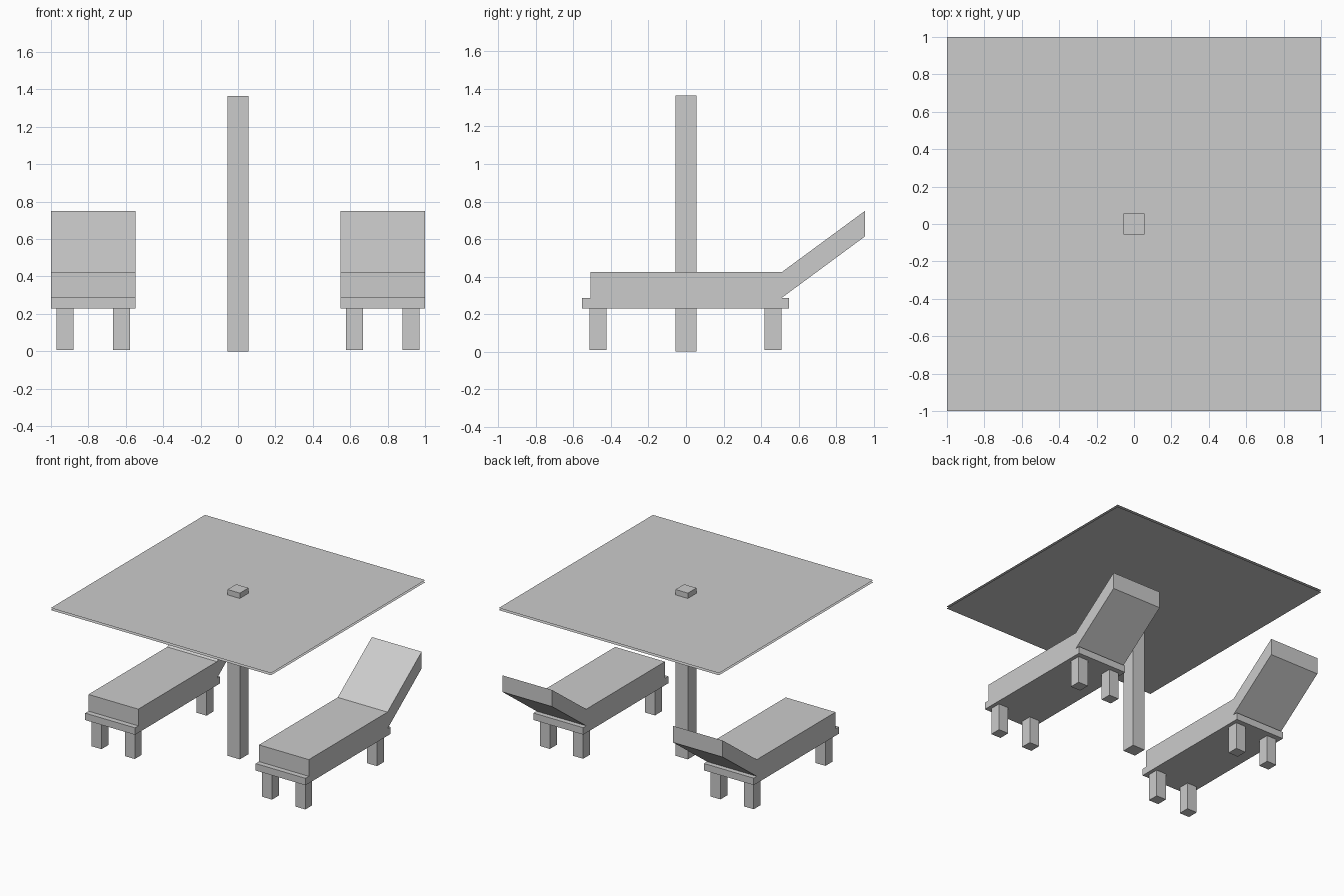
import bpy

if "Cube" in bpy.data.objects:
    bpy.data.objects.remove(bpy.data.objects["Cube"])


def make_mesh(name, verts, faces):
    mesh = bpy.data.meshes.new(name)
    mesh.from_pydata(verts, [], faces)
    mesh.update()
    obj = bpy.data.objects.new(name, mesh)
    bpy.context.collection.objects.link(obj)
    return obj


def prism(name, profile, x0, x1):
    """Extrude a (y, z) outline, counter-clockwise seen from +x, along x."""
    n = len(profile)
    verts = [(x, y, z) for x in (x0, x1) for y, z in profile]
    faces = [tuple(reversed(range(n))), tuple(range(n, 2 * n))]
    faces += [(i, (i + 1) % n, n + (i + 1) % n, n + i) for i in range(n)]
    return make_mesh(name, verts, faces)


def box(name, x, y, z):
    return prism(name, [(y[0], z[0]), (y[1], z[0]), (y[1], z[1]), (y[0], z[1])], *x)


# Parasol: square post and two thin cloth sheets with open edges
box("parasol_post", (-0.056, 0.056), (-0.056, 0.056), (0, 1.364))
square = [(-1, -1), (1, -1), (1, 1), (-1, 1)]
make_mesh("canopy_top", [(x, y, 1.32) for x, y in square], [(0, 1, 2, 3)])
make_mesh("canopy_underside", [(x, y, 1.303) for x, y in square], [(3, 2, 1, 0)])

# Side outline of the cushion with its raised backrest
cushion = [(-0.51, 0.287), (0.51, 0.287), (0.953, 0.614), (0.953, 0.75),
           (0.51, 0.424), (-0.51, 0.424)]

# Two sun loungers, one on each side of the post
for side, cx in (("left", -0.774), ("right", 0.774)):
    span = (cx - 0.226, cx + 0.226)
    box(f"{side}_lounger_frame", span, (-0.553, 0.55), (0.23, 0.287))
    prism(f"{side}_lounger_cushion", cushion, *span)
    for end, ly in (("front", -0.468), ("back", 0.463)):
        for k, dx in enumerate((-0.151, 0.151)):
            lx = cx + dx
            box(f"{side}_lounger_{end}_leg_{k + 1}", (lx - 0.045, lx + 0.045),
                (ly - 0.045, ly + 0.045), (0.008, 0.23))
